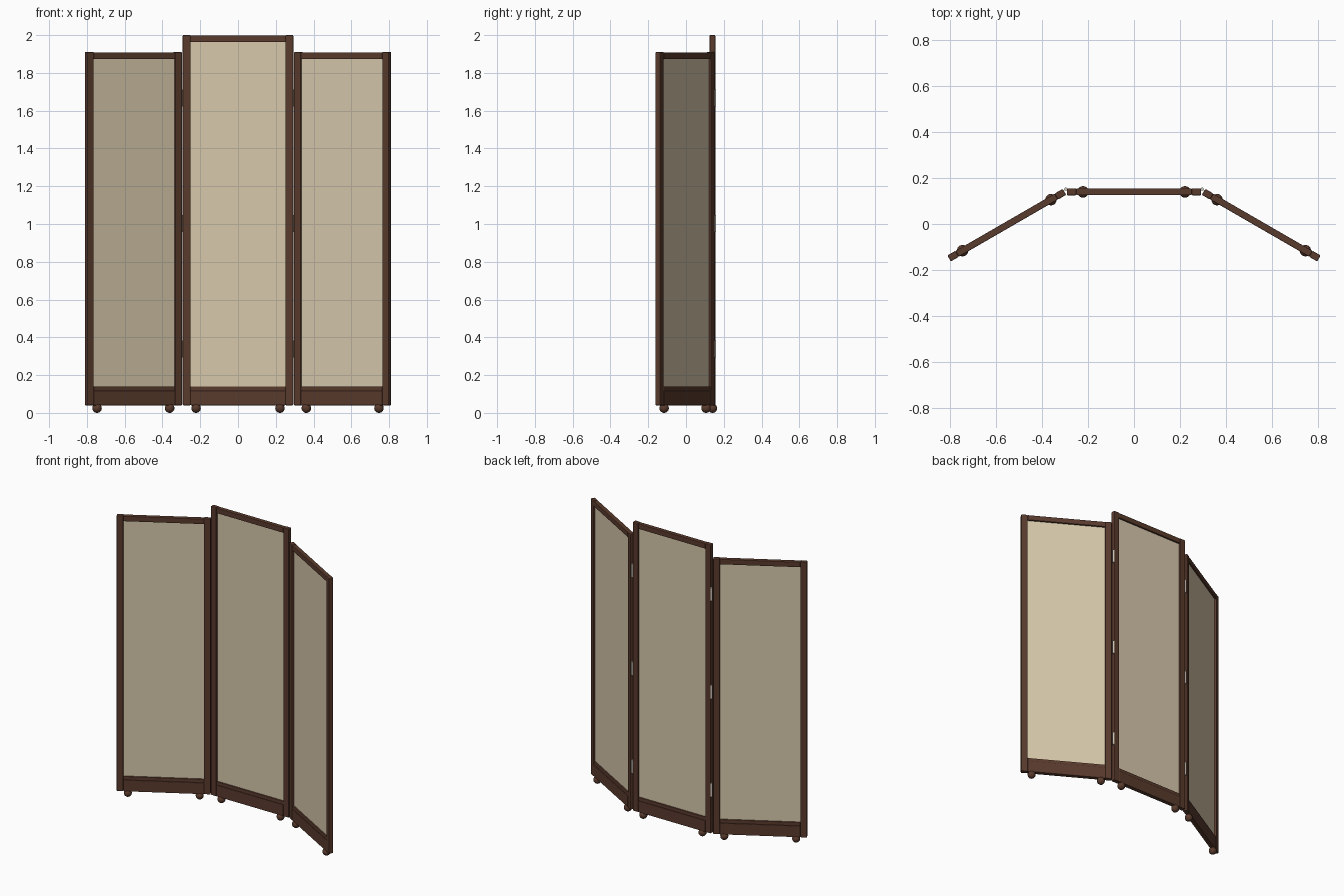
import bpy, math
from mathutils import Matrix, Vector

if "Cube" in bpy.data.objects:
    bpy.data.objects.remove(bpy.data.objects["Cube"])


def material(name, rgba):
    m = bpy.data.materials.new(name)
    m.diffuse_color = rgba
    m.use_nodes = True
    m.node_tree.nodes["Principled BSDF"].inputs["Base Color"].default_value = m.diffuse_color
    return m


WOOD = material("dark walnut", (0.102, 0.043, 0.026, 1))
CLOTH = material("cream cloth", (0.68, 0.58, 0.41, 0.85))
METAL = material("pale metal", (0.62, 0.58, 0.50, 1))


def finish(name, mat, matrix):
    ob = bpy.context.object
    ob.name = name
    ob.data.materials.append(mat)
    ob.matrix_world = matrix
    return ob


def box(name, mat, frame, x0, x1, z0, z1, depth, bevel=0.0):
    bpy.ops.mesh.primitive_cube_add(size=1)
    ob = bpy.context.object
    ob.data.transform(Matrix.Diagonal((x1 - x0, depth, z1 - z0, 1)))
    if bevel:
        mod = ob.modifiers.new("bevel", 'BEVEL')
        mod.width = bevel
        mod.segments = 2
    return finish(name, mat, frame @ Matrix.Translation(((x0 + x1) / 2, 0, (z0 + z1) / 2)))


def panel(label, x, y, angle, half, top):
    frame = Matrix.Translation((x, y, 0)) @ Matrix.Rotation(angle, 4, 'Z')
    inner = half - 0.041
    # uprights and ball feet
    for side, s in (("left", -1), ("right", 1)):
        a, b = sorted((s * half, s * inner))
        box(f"{label}_{side}_stile", WOOD, frame, a, b, 0.04, top, 0.03, 0.004)
        bpy.ops.mesh.primitive_uv_sphere_add(segments=24, ring_count=16, radius=0.025)
        bpy.ops.object.shade_smooth()
        finish(f"{label}_{side}_foot", WOOD,
               frame @ Matrix.Translation((s * 0.222, 0, 0.025)))
    # rails
    box(f"{label}_top_rail", WOOD, frame, -inner, inner, top - 0.037, top - 0.002, 0.029, 0.003)
    box(f"{label}_bottom_rail", WOOD, frame, -inner, inner, 0.04, 0.117, 0.029, 0.003)
    box(f"{label}_bottom_moulding", WOOD, frame, -inner, inner, 0.116, 0.14, 0.024, 0.003)
    # cloth infill
    box(f"{label}_cloth", CLOTH, frame, -inner, inner, 0.138, top - 0.035, 0.006)


panel("centre_panel", 0, 0.14, 0, 0.2925, 2.0)
panel("left_panel", -0.554, -0.005, math.radians(30), 0.29, 1.91)
panel("right_panel", 0.554, -0.005, math.radians(-30), 0.29, 1.91)

# hinge barrels on the back of each fold
for side, s in (("left", -1), ("right", 1)):
    for i, z in enumerate((0.338, 1.003, 1.667)):
        bpy.ops.mesh.primitive_cylinder_add(vertices=16, radius=0.007, depth=0.09)
        bpy.ops.object.shade_smooth_by_angle(angle=math.radians(40))
        finish(f"{side}_hinge_{i + 1}", METAL, Matrix.Translation((s * 0.297, 0.152, z)))
